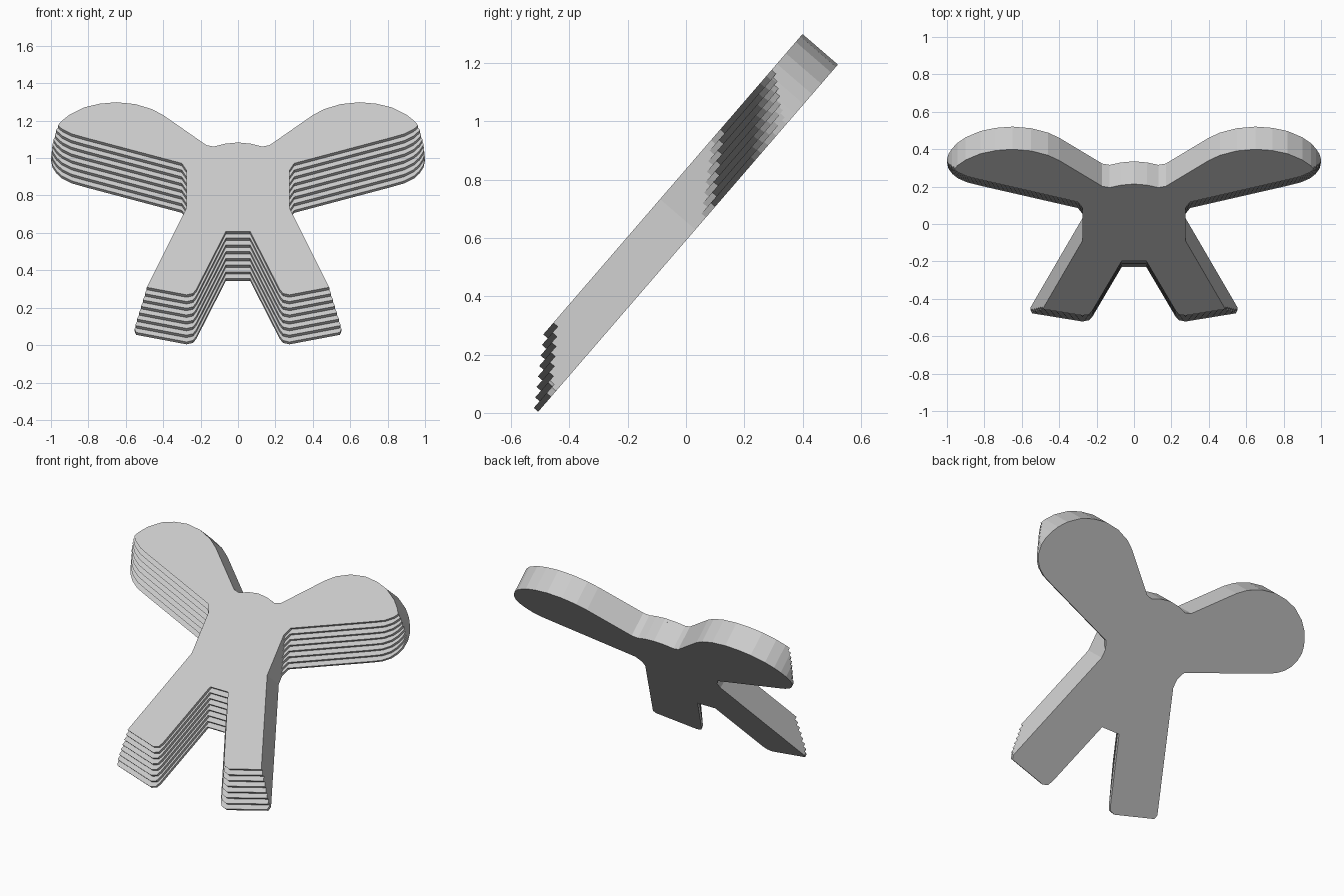
import bpy, bmesh, math
from mathutils import Matrix, Vector
from mathutils.geometry import intersect_line_line_2d

cube = bpy.data.objects.get("Cube")
if cube:
    bpy.data.objects.remove(cube, do_unlink=True)

LAYERS = 8
THICK = 0.16 / LAYERS
STEP = 0.0229
TILT = math.radians(49.2)

# Half outline as four chains of (x, height along the upright projection)
TOP_EDGE = [(0, .979), (.07, .972), (.13, .957), (.17, .965), (.40, 1.125),
            (.46, 1.157), (.55, 1.184), (.65, 1.194), (.74, 1.186), (.82, 1.167),
            (.90, 1.128), (.945, 1.092), (.973, 1.058), (.992, 1.024), (1, .99)]
WING_UNDERSIDE = [(1, .99), (.992, .95), (.97, .917), (.94, .89), (.89, .865),
                  (.82, .845), (.30, .707), (.275, .67)]
LEG_OUTSIDE = [(.275, .628), (.553, .075)]
FOOT_AND_CROTCH = [(.553, .075), (.545, .055), (.275, .004), (.24, .012),
                   (.222, .035), (.065, .343), (0, .343)]


def raised(chain, amount):
    return [Vector((x, z + amount)) for x, z in chain]


def join(first, second):
    """Join two chains, trimming both at their first crossing."""
    for i in range(len(first) - 1):
        for j in range(len(second) - 1):
            hit = intersect_line_line_2d(first[i], first[i + 1], second[j], second[j + 1])
            if hit:
                return first[:i + 1] + [hit] + second[j + 1:]
    return first + second


def layer_outline(shift):
    wing = join(raised(TOP_EDGE, 0), raised(WING_UNDERSIDE, shift))
    leg = join(raised(LEG_OUTSIDE, 0), raised(FOOT_AND_CROTCH, shift))
    half = []
    for p in wing + leg:
        if not half or (p - half[-1]).length > 1e-4:
            half.append(p)
    mirrored = [Vector((-p.x, p.y)) for p in reversed(half[1:-1])]
    return half + mirrored


grey = bpy.data.materials.new("light_grey")
grey.use_nodes = True
colour = (0.6, 0.6, 0.6, 1)
grey.diffuse_color = colour
grey.node_tree.nodes["Principled BSDF"].inputs["Base Color"].default_value = colour

# Stack of thin plates, each with its lower edges stepped further up
bm = bmesh.new()
for k in range(LAYERS):
    points = layer_outline(k * STEP)
    base = bm.faces.new([bm.verts.new((p.x, p.y / math.sin(TILT), k * THICK)) for p in points])
    solid = bmesh.ops.extrude_face_region(bm, geom=[base], use_keep_orig=True)
    moved = [v for v in solid["geom"] if isinstance(v, bmesh.types.BMVert)]
    bmesh.ops.translate(bm, verts=moved, vec=(0, 0, THICK))
bmesh.ops.recalc_face_normals(bm, faces=bm.faces)

# Lean the stack back
bm.transform(Matrix.Translation((0, -.51, 0)) @ Matrix.Rotation(TILT, 4, "X"))
mesh = bpy.data.meshes.new("layered_bow_plate")
bm.to_mesh(mesh)
bm.free()
mesh.materials.append(grey)
plate = bpy.data.objects.new("layered_bow_plate", mesh)
bpy.context.collection.objects.link(plate)
